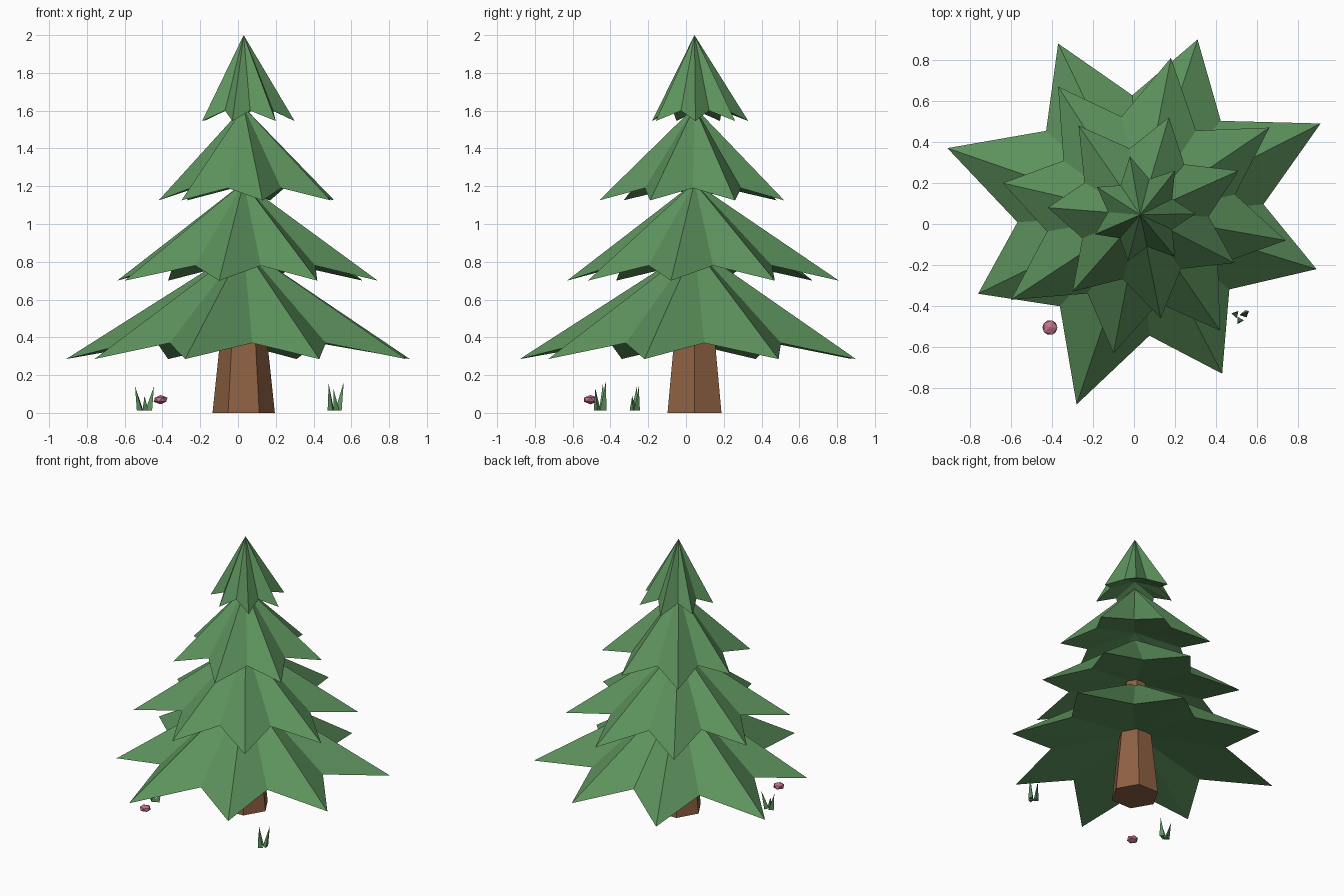
import bpy, bmesh, math
from mathutils import Vector, Matrix

cube = bpy.data.objects.get("Cube")
if cube:
    bpy.data.objects.remove(cube, do_unlink=True)


def make_material(name, rgb):
    mat = bpy.data.materials.new(name)
    mat.use_nodes = True
    color = (*rgb, 1.0)
    mat.diffuse_color = color
    shader = next(n for n in mat.node_tree.nodes if n.type == 'BSDF_PRINCIPLED')
    shader.inputs["Base Color"].default_value = color
    shader.inputs["Roughness"].default_value = 0.9
    return mat


green = make_material("needle green", (0.11, 0.29, 0.11))
brown = make_material("bark brown", (0.27, 0.12, 0.055))
pink = make_material("berry pink", (0.53, 0.17, 0.27))

AXIS = Vector((0.03, 0.045, 0))


def finish(bm, name, mat):
    bmesh.ops.recalc_face_normals(bm, faces=bm.faces[:])
    mesh = bpy.data.meshes.new(name)
    bm.to_mesh(mesh)
    bm.free()
    mesh.materials.append(mat)
    obj = bpy.data.objects.new(name, mesh)
    bpy.context.collection.objects.link(obj)
    return obj


def branch_tier(name, tips, tip_z, notch_z, apex_z):
    """Star-shaped cone: long tips, raised notches and a shallow hollow underside."""
    bm = bmesh.new()
    arms = [Vector((x, y, 0)) - AXIS for x, y in tips]
    rim = []
    for arm, following in zip(arms, arms[1:] + arms[:1]):
        notch_radius = 0.64 * (arm.length + following.length) / 2
        notch = (arm.normalized() + following.normalized()).normalized() * notch_radius
        rim.append(bm.verts.new(AXIS + arm + Vector((0, 0, tip_z))))
        rim.append(bm.verts.new(AXIS + notch + Vector((0, 0, notch_z))))
    apex = bm.verts.new(AXIS + Vector((0, 0, apex_z)))
    hollow_z = notch_z + 1.3 * (notch_z - tip_z)
    hollow = bm.verts.new(AXIS + Vector((0, 0, hollow_z)))
    for a, b in zip(rim, rim[1:] + rim[:1]):
        bm.faces.new((a, b, apex))
        bm.faces.new((b, a, hollow))
    return finish(bm, name, green)


# Branch tiers, tips listed clockwise from the back left
branch_tier("bottom_branches",
            [(-.37, .88), (.31, .9), (.91, .49), (.89, -.22),
             (.43, -.73), (-.28, -.88), (-.76, -.34), (-.91, .37)],
            0.285, 0.37, 0.88)
branch_tier("lower_middle_branches",
            [(-.37, .67), (.18, .81), (.66, .47), (.74, -.08),
             (.42, -.52), (-.1, -.63), (-.6, -.37), (-.64, .2)],
            0.70, 0.78, 1.22)
branch_tier("upper_middle_branches",
            [(-.27, .48), (.17, .52), (.51, .26), (.49, -.19),
             (.13, -.46), (-.3, -.33), (-.42, .08)],
            1.125, 1.19, 1.62)
branch_tier("crown_branches",
            [(-.02, .33), (.2, .26), (.3, .05), (.2, -.16),
             (-.03, -.18), (-.19, -.05), (-.18, .18)],
            1.545, 1.6, 2.0)

# Tapered six-sided trunk
bm = bmesh.new()
height = 0.9
bmesh.ops.create_cone(bm, cap_ends=True, segments=6, radius1=0.165, radius2=0.07,
                      depth=height, matrix=Matrix.Translation(AXIS + Vector((0, 0, height / 2))))
# Turn the corners to point left and right
first = bm.verts[:][0].co - AXIS
bmesh.ops.rotate(bm, verts=bm.verts[:], cent=AXIS,
                 matrix=Matrix.Rotation(-math.atan2(first.y, first.x), 3, 'Z'))
finish(bm, "trunk", brown)


def grass_tuft(name, center, blades):
    """Three-sided blades: each has a base offset, a tip offset and a tip height."""
    bm = bmesh.new()
    for base, tip, tip_z in blades:
        foot = Vector((*center, 0.012)) + Vector((*base, 0))
        corners = []
        for i in range(3):
            angle = math.tau * i / 3 + 5 * base[0] / 0.03
            corners.append(bm.verts.new(
                foot + 0.021 * Vector((math.cos(angle), math.sin(angle), 0))))
        top = bm.verts.new(Vector((*center, tip_z)) + Vector((*tip, 0)))
        bm.faces.new(corners)
        for a, b in zip(corners, corners[1:] + corners[:1]):
            bm.faces.new((a, b, top))
    return finish(bm, name, green)


# Grass tufts
grass_tuft("left_grass", (0.515, -0.45),
           [((-.02, .01), (-.035, .01), .155),
            ((.02, .01), (.045, .025), .165),
            ((0, -.02), (-.01, -.03), .13)])
grass_tuft("right_grass", (-0.495, -0.27),
           [((-.02, 0), (-.05, .01), .14),
            ((.022, .005), (.05, .02), .14),
            ((0, -.01), (.0, -.015), .09)])

# Flattened faceted berry
bm = bmesh.new()
bmesh.ops.create_icosphere(bm, subdivisions=1, radius=0.041)
bmesh.ops.scale(bm, verts=bm.verts[:], vec=(1, 1, 0.6))
bmesh.ops.translate(bm, verts=bm.verts[:], vec=(-0.41, -0.505, 0.07))
finish(bm, "berry", pink)
